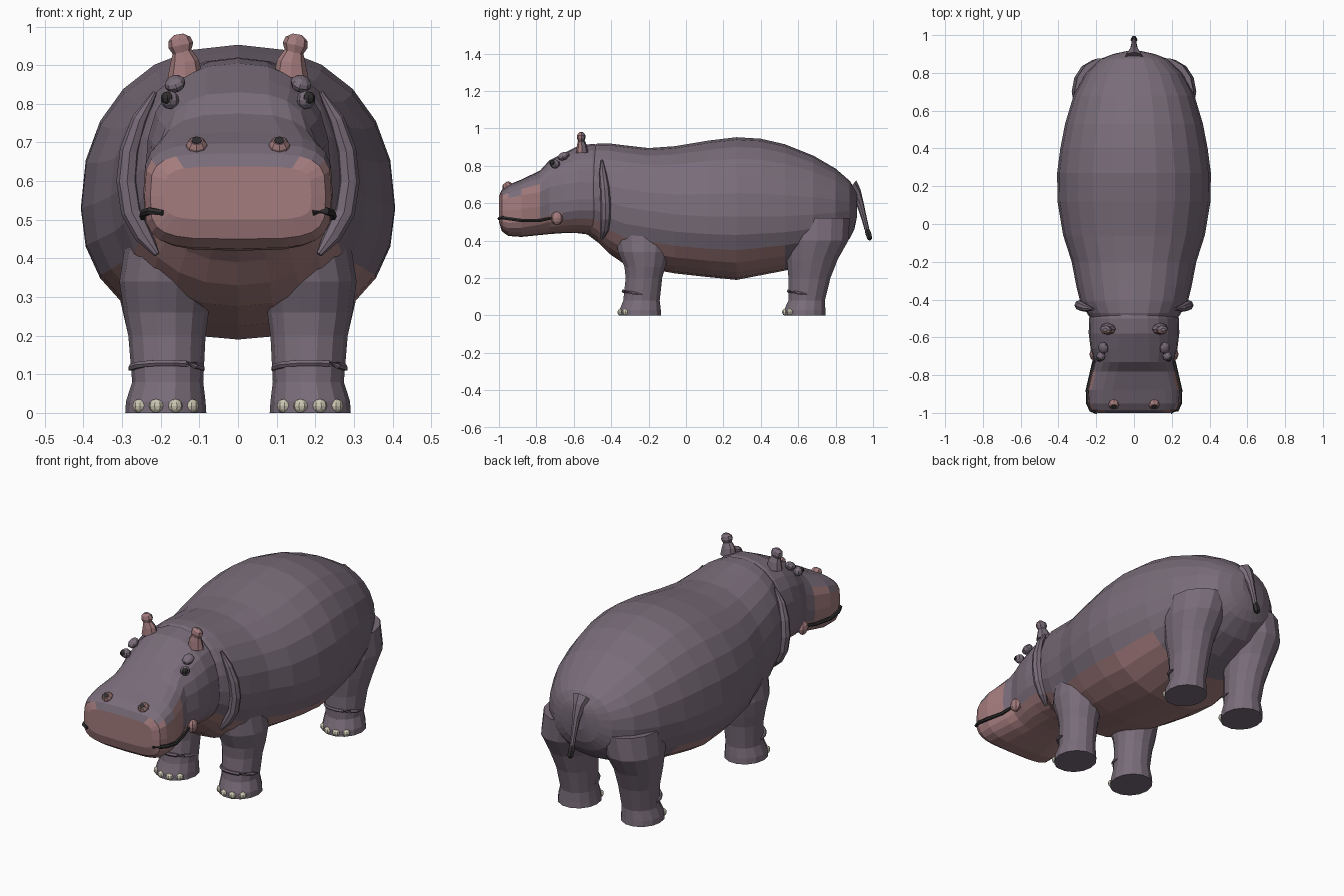
import bpy, bmesh, math
from mathutils import Vector, Matrix

if "Cube" in bpy.data.objects:
    bpy.data.objects.remove(bpy.data.objects["Cube"])


def material(name, rgb):
    m = bpy.data.materials.new(name)
    m.diffuse_color = (*rgb, 1)
    m.use_nodes = True
    m.node_tree.nodes["Principled BSDF"].inputs["Base Color"].default_value = m.diffuse_color
    return m


HIDE = material("grey purple hide", (0.19, 0.15, 0.19))
PINK = material("pink skin", (0.37, 0.20, 0.205))
NAIL = material("ivory nail", (0.60, 0.57, 0.45))
DARK = material("dark", (0.03, 0.027, 0.027))


def finish(name, bm, mats, rule=None):
    """Turn a bmesh into an object; rule(face centre, normal) gives the material slot."""
    bmesh.ops.recalc_face_normals(bm, faces=bm.faces)
    bm.normal_update()
    if rule:
        for f in bm.faces:
            f.material_index = rule(f.calc_center_median(), f.normal)
    me = bpy.data.meshes.new(name)
    bm.to_mesh(me)
    bm.free()
    for m in mats:
        me.materials.append(m)
    ob = bpy.data.objects.new(name, me)
    bpy.context.collection.objects.link(ob)
    return ob


def loft(name, rings, mats, rule=None):
    bm = bmesh.new()
    vs = [[bm.verts.new(p) for p in r] for r in rings]
    n = len(vs[0])
    for a, b in zip(vs, vs[1:]):
        for i in range(n):
            j = (i + 1) % n
            bm.faces.new((a[i], a[j], b[j], b[i]))
    bm.faces.new(vs[0])
    bm.faces.new(vs[-1])
    return finish(name, bm, mats, rule)


def section(y, w, top, bot, zc, n, count=24):
    """Rounded cross-section across the body, widest at zc."""
    ring = []
    for i in range(count):
        a = 2 * math.pi * i / count
        c, s = math.cos(a), math.sin(a)
        x = math.copysign(abs(c) ** (2 / n), c) * w
        h = top - zc if s > 0 else zc - bot
        ring.append((x, y, zc + math.copysign(abs(s) ** (2 / n), s) * h))
    return ring


def tube(name, pts, radii, mats, sides=6, flat=1.0, rule=None):
    """Sweep a round section along pts; flat squeezes it along its second axis."""
    pts = [Vector(p) for p in pts]
    rings = []
    for i, p in enumerate(pts):
        t = (pts[min(i + 1, len(pts) - 1)] - pts[max(i - 1, 0)]).normalized()
        u = (Vector((1, 0, 0)) if abs(t.x) < 0.8 else Vector((0, 1, 0)))
        u = (u - t * u.dot(t)).normalized()
        v = t.cross(u)
        rings.append([p + radii[i] * (u * math.cos(k * math.tau / sides)
                      + v * flat * math.sin(k * math.tau / sides)) for k in range(sides)])
    return loft(name, rings, mats, rule)


def ball(name, loc, size, mat, seg=8, rot=(0, 0, 0)):
    bm = bmesh.new()
    bmesh.ops.create_uvsphere(bm, u_segments=seg, v_segments=6, radius=1)
    ob = finish(name, bm, [mat])
    ob.location, ob.scale, ob.rotation_euler = loc, size, rot
    return ob


# Torso: pink underside from chest to belly
torso = [
    (.915, .04, .66, .53, .59), (.90, .11, .68, .46, .57), (.875, .175, .72, .41, .56),
    (.80, .255, .785, .34, .55), (.68, .32, .855, .28, .54), (.53, .365, .915, .24, .53),
    (.40, .39, .945, .215, .53), (.27, .407, .953, .19, .53), (.12, .405, .935, .205, .53),
    (-.06, .375, .905, .225, .54), (-.20, .33, .895, .25, .56), (-.33, .305, .91, .275, .58),
    (-.41, .285, .92, .33, .60), (-.47, .25, .92, .39, .63), (-.55, .20, .89, .45, .64)]


def torso_colour(c, n):
    if c.y > .53:
        return 0
    limit = .36 if c.y > -.2 else .36 + (-.2 - c.y) * .45
    return 1 if c.z < limit else 0


loft("torso", [section(*t, 2.2) for t in torso], [HIDE, PINK], torso_colour)

# Head and muzzle
head = [
    (-.40, .20, .90, .43, .62, 2.2), (-.50, .238, .918, .43, .62, 2.3),
    (-.58, .24, .905, .44, .62, 2.4), (-.66, .23, .865, .44, .61, 2.6),
    (-.73, .208, .83, .435, .60, 2.8), (-.78, .222, .775, .43, .58, 3.0),
    (-.88, .245, .727, .42, .57, 3.5), (-.95, .242, .698, .425, .56, 3.8),
    (-.985, .227, .672, .45, .56, 4.0), (-1.0, .19, .638, .50, .56, 4.5)]


def head_colour(c, n):
    if c.y < -.78:
        return 0 if n.z > .4 else 1
    return 1 if c.z < .53 else 0


loft("head", [section(*h) for h in head], [HIDE, PINK], head_colour)

# Leg profiles: height, centre x, centre y, radius x, radius y
front_leg = [(0, .187, -.245, .105, .115), (.03, .187, -.245, .103, .113), (.08, .182, -.238, .092, .10),
             (.20, .184, -.225, .10, .10), (.26, .186, -.22, .11, .112),
             (.34, .185, -.225, .122, .142), (.45, .16, -.225, .13, .16)]
back_leg = [(0, .187, .635, .105, .115), (.03, .187, .635, .103, .113), (.08, .182, .645, .092, .10),
            (.20, .184, .66, .10, .115), (.30, .192, .675, .115, .14),
            (.40, .19, .70, .14, .172), (.52, .16, .70, .155, .18)]


def leg_ring(s, z, cx, cy, rx, ry, count=14):
    return [(s * (cx + rx * math.cos(k * math.tau / count)),
             cy + ry * math.sin(k * math.tau / count), z) for k in range(count)]


for s, side in ((1, "left"), (-1, "right")):
    for kind, prof in (("front", front_leg), ("back", back_leg)):
        loft(f"{side}_{kind}_leg", [leg_ring(s, *p) for p in prof], [HIDE])
        _, cx, cy, rx, ry = prof[0]
        # Four toenails round the front of the foot
        for k in range(4):
            a = math.radians(-90 + (k - 1.5) * 29)
            ball(f"{side}_{kind}_toenail_{k + 1}",
                 (s * (cx + rx * .95 * math.cos(a)), cy + ry * .96 * math.sin(a), .018),
                 (.019, .015, .018), NAIL, 8, (0, 0, s * (a + math.pi / 2)))
        # Ankle fold
        arc = [math.radians(d) for d in range(-180, 1, 20)]
        tube(f"{side}_{kind}_ankle_fold",
             [(s * (cx - .002 + .096 * math.cos(a)), prof[2][2] + .101 * math.sin(a) + .002,
               .112 - .018 * math.sin(a)) for a in arc],
             [.003] + [.009] * (len(arc) - 2) + [.003], [HIDE])

    # Shoulder fold behind the head
    tube(f"{side}_shoulder_fold",
         [(s * x, y, z) for x, y, z in ((.215, -.45, .83), (.255, -.445, .76), (.28, -.435, .68),
          (.287, -.43, .60), (.275, -.43, .52), (.245, -.435, .46), (.21, -.45, .41))],
         [.006, .02, .026, .028, .028, .024, .008], [HIDE], 8)

    # Ear: pink in front, hide behind
    tube(f"{side}_ear",
         [(s * x, y, z) for x, y, z in ((.137, -.555, .87), (.138, -.557, .91), (.145, -.56, .935),
          (.148, -.56, .952), (.152, -.56, .968), (.154, -.56, .98))],
         [.045, .037, .025, .033, .029, .012], [HIDE, PINK], 8, .72,
         lambda c, n: 1 if n.y < -.25 else 0)

    # Brow lid and eye
    ball(f"{side}_eyelid", (s * .163, -.655, .852), (.028, .034, .02), HIDE, 8, (.4, s * .35, 0))
    ball(f"{side}_eye_socket", (s * .176, -.70, .81), (.024, .026, .024), HIDE)
    ball(f"{side}_eye", (s * .183, -.712, .815), (.017, .018, .017), DARK)

    # Nostril: raised pink rim with a dark hollow
    tube(f"{side}_nostril_rim", [(s * .107, -.94, .675), (s * .107, -.962, .697), (s * .107, -.968, .705)],
         [.032, .026, .018], [PINK], 8)
    tube(f"{side}_nostril_hole", [(s * .107, -.962, .697), (s * .107, -.9695, .7065)],
         [.014, .014], [DARK], 8)

    # Mouth line and cheek knob
    tube(f"{side}_mouth_line",
         [(s * x, y, z) for x, y, z in ((.195, -1.0, .518), (.228, -.985, .523), (.243, -.95, .518),
          (.246, -.88, .508), (.224, -.78, .508), (.21, -.71, .522))],
         [.008, .01, .01, .01, .009, .007], [DARK])
    ball(f"{side}_mouth_corner", (s * .212, -.69, .52), (.024, .033, .036), PINK)

# Tail with a dark tuft
tube("tail", [(0, .875, .68), (0, .905, .655), (0, .93, .60), (0, .955, .51), (0, .967, .46)],
     [.055, .034, .02, .014, .013], [HIDE], 8)
tube("tail_tuft", [(0, .965, .468), (0, .974, .44), (0, .983, .41), (0, .985, .402)],
     [.012, .018, .015, .005], [DARK])
